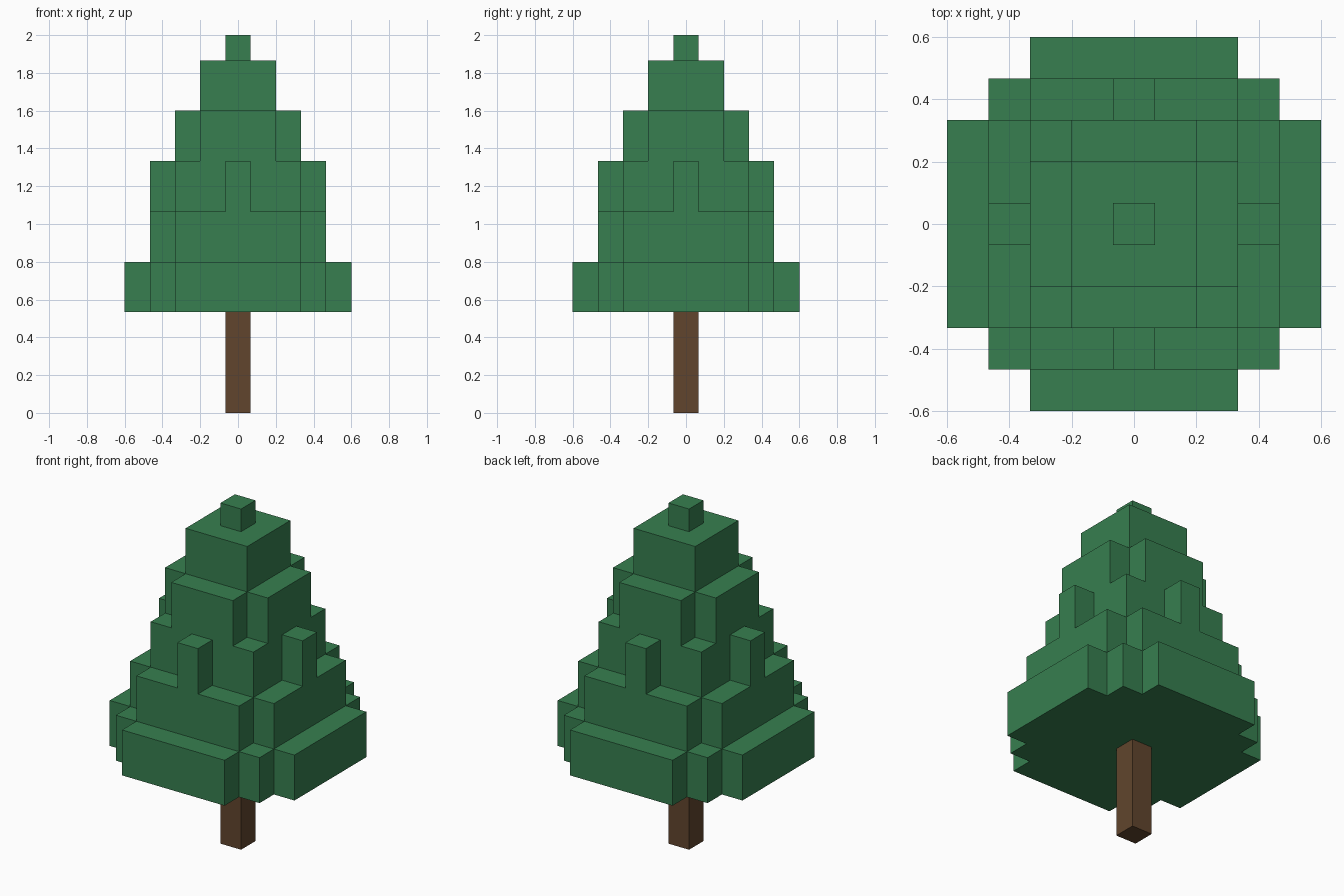
import bpy, bmesh

cube = bpy.data.objects.get("Cube")
if cube:
    bpy.data.objects.remove(cube, do_unlink=True)

U = 2 / 15  # edge length of one block


def make_material(name, rgb):
    mat = bpy.data.materials.new(name)
    mat.use_nodes = True
    mat.diffuse_color = (*rgb, 1)
    mat.node_tree.nodes["Principled BSDF"].inputs["Base Color"].default_value = (*rgb, 1)
    return mat


def make_tier(name, quarter, z0, z1, mat):
    """Extrude a stepped outline, given for one quarter in blocks, from z0 to z1."""
    outline, pts = [], quarter
    for _ in range(4):
        outline += pts
        pts = [(-y, x) for x, y in pts]  # turn by 90 degrees
    bm = bmesh.new()
    base = bm.faces.new([bm.verts.new((x * U, y * U, z0 * U)) for x, y in outline])
    top = bmesh.ops.extrude_face_region(bm, geom=[base], use_keep_orig=True)["geom"]
    verts = [v for v in top if isinstance(v, bmesh.types.BMVert)]
    bmesh.ops.translate(bm, verts=verts, vec=(0, 0, (z1 - z0) * U))
    bmesh.ops.recalc_face_normals(bm, faces=bm.faces)
    mesh = bpy.data.meshes.new(name)
    bm.to_mesh(mesh)
    bm.free()
    mesh.materials.append(mat)
    obj = bpy.data.objects.new(name, mesh)
    bpy.context.collection.objects.link(obj)
    return obj


green = make_material("leaf green", (0.038, 0.212, 0.080))
brown = make_material("bark brown", (0.1195, 0.0595, 0.0262))

# Trunk
make_tier("trunk", [(0.5, 0.5)], 0, 4, brown)

# Foliage tiers from the bottom up: name, quarter outline, bottom, top
tiers = [
    ("foliage_skirt", [(4.5, 2.5), (3.5, 2.5), (3.5, 3.5), (2.5, 3.5), (2.5, 4.5)], 4, 6),
    ("foliage_lower", [(3.5, 2.5), (2.5, 2.5), (2.5, 3.5)], 6, 8),
    ("foliage_middle", [(3.5, 0.5), (2.5, 0.5), (2.5, 2.5), (0.5, 2.5), (0.5, 3.5)], 8, 10),
    ("foliage_upper", [(2.5, 1.5), (1.5, 1.5), (1.5, 2.5)], 10, 12),
    ("foliage_crown", [(1.5, 1.5)], 12, 14),
    ("foliage_tip", [(0.5, 0.5)], 14, 15),
]
for name, quarter, z0, z1 in tiers:
    make_tier(name, quarter, z0, z1, green)
